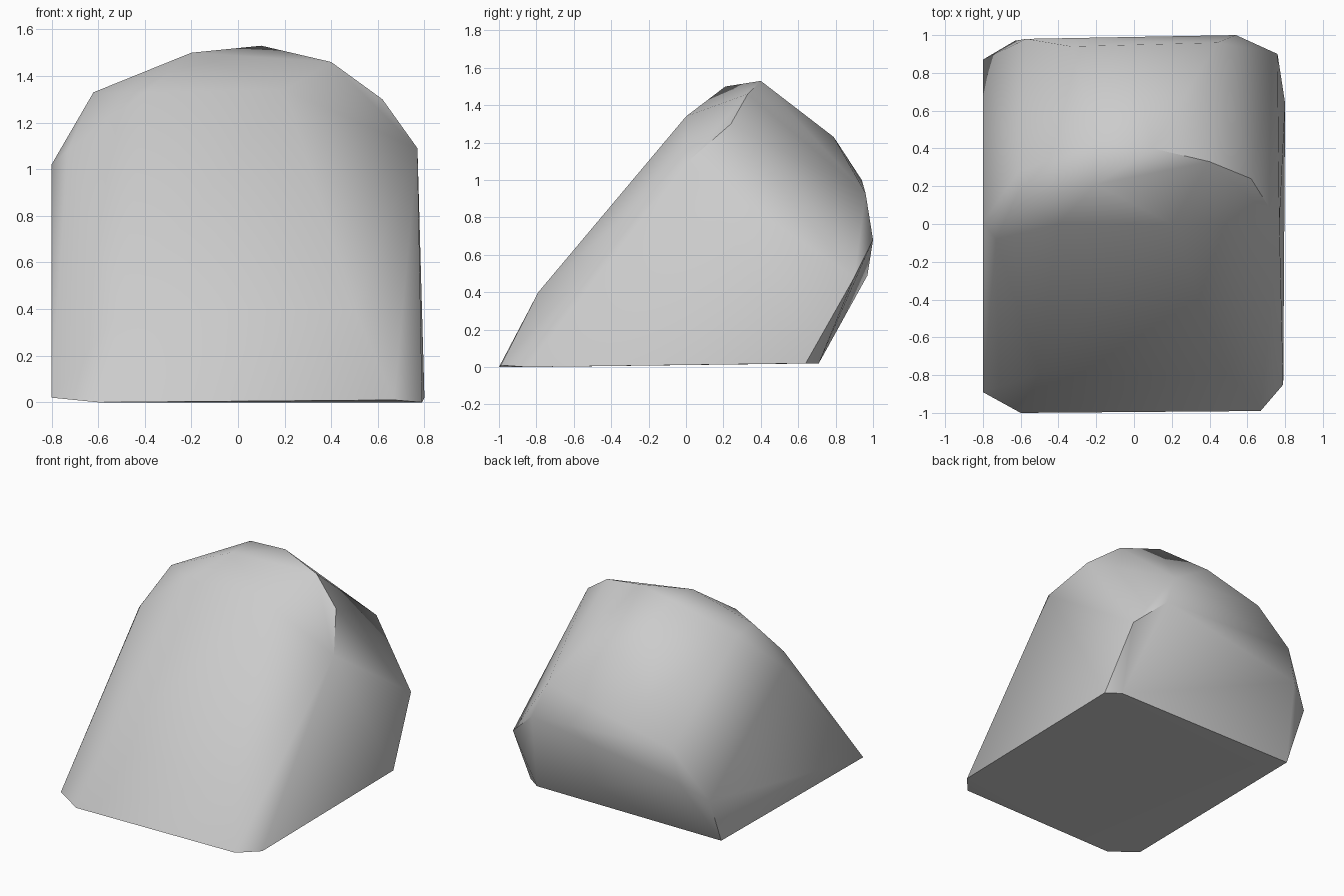
import bpy
import bmesh
import math

default_cube = bpy.data.objects.get("Cube")
if default_cube:
    bpy.data.objects.remove(default_cube, do_unlink=True)


def make_material(name, colour):
    material = bpy.data.materials.new(name)
    material.use_nodes = True
    material.diffuse_color = colour
    shader = material.node_tree.nodes["Principled BSDF"]
    shader.inputs["Base Color"].default_value = colour
    return material


def make_faceted_stone(name, outlines, material):
    """Wrap a convex skin around the corner outlines of a cut stone."""
    mesh = bpy.data.meshes.new(name)
    bm = bmesh.new()
    for outline in outlines:
        for corner in outline:
            bm.verts.new(corner)
    hull = bmesh.ops.convex_hull(bm, input=bm.verts[:])
    leftovers = {item for item in hull["geom_interior"] + hull["geom_unused"]
                 if isinstance(item, bmesh.types.BMVert)}
    bmesh.ops.delete(bm, geom=list(leftovers), context="VERTS")
    bmesh.ops.recalc_face_normals(bm, faces=bm.faces[:])
    bm.to_mesh(mesh)
    bm.free()
    mesh.materials.append(material)
    stone = bpy.data.objects.new(name, mesh)
    bpy.context.collection.objects.link(stone)
    return stone


# Flat underside with clipped front corners
base = [(-.6, -1, 0), (.67, -.99, .01), (.79, -.85, 0), (.8, .64, .02),
        (.7, .71, .02), (-.78, .71, .02), (-.8, -.89, .02)]

# Gently bowed sloping front
slope = [(-.5, -.79, .4), (.5, -.79, .4), (-.4, 0, 1.33), (.2, 0, 1.34),
         (-.73, -.08, 1.08), (-.62, .12, 1.33), (-.2, .21, 1.5)]

# Rounded crest
crest = [(-.8, .01, 1.02), (-.61, .28, 1.3), (-.2, .43, 1.5), (.1, .4, 1.53),
         (.4, .33, 1.46), (.62, .24, 1.3), (.77, 0, 1.09)]

# Bulging back
back = [(0, .79, 1.23), (-.33, .94, 1), (.44, .96, .93), (-.57, .98, .73),
        (.54, 1, .68), (-.63, .97, .49), (.76, .9, .48), (-.8, .87, .37)]

stone_grey = make_material("stone_grey", (.6, .6, .6, 1))
stone = make_faceted_stone("stone_block", [base, slope, crest, back], stone_grey)

# Soft broad faces with crisp main ridges
bpy.ops.object.select_all(action="DESELECT")
stone.select_set(True)
bpy.context.view_layer.objects.active = stone
bpy.ops.object.shade_smooth_by_angle(angle=math.radians(45))
